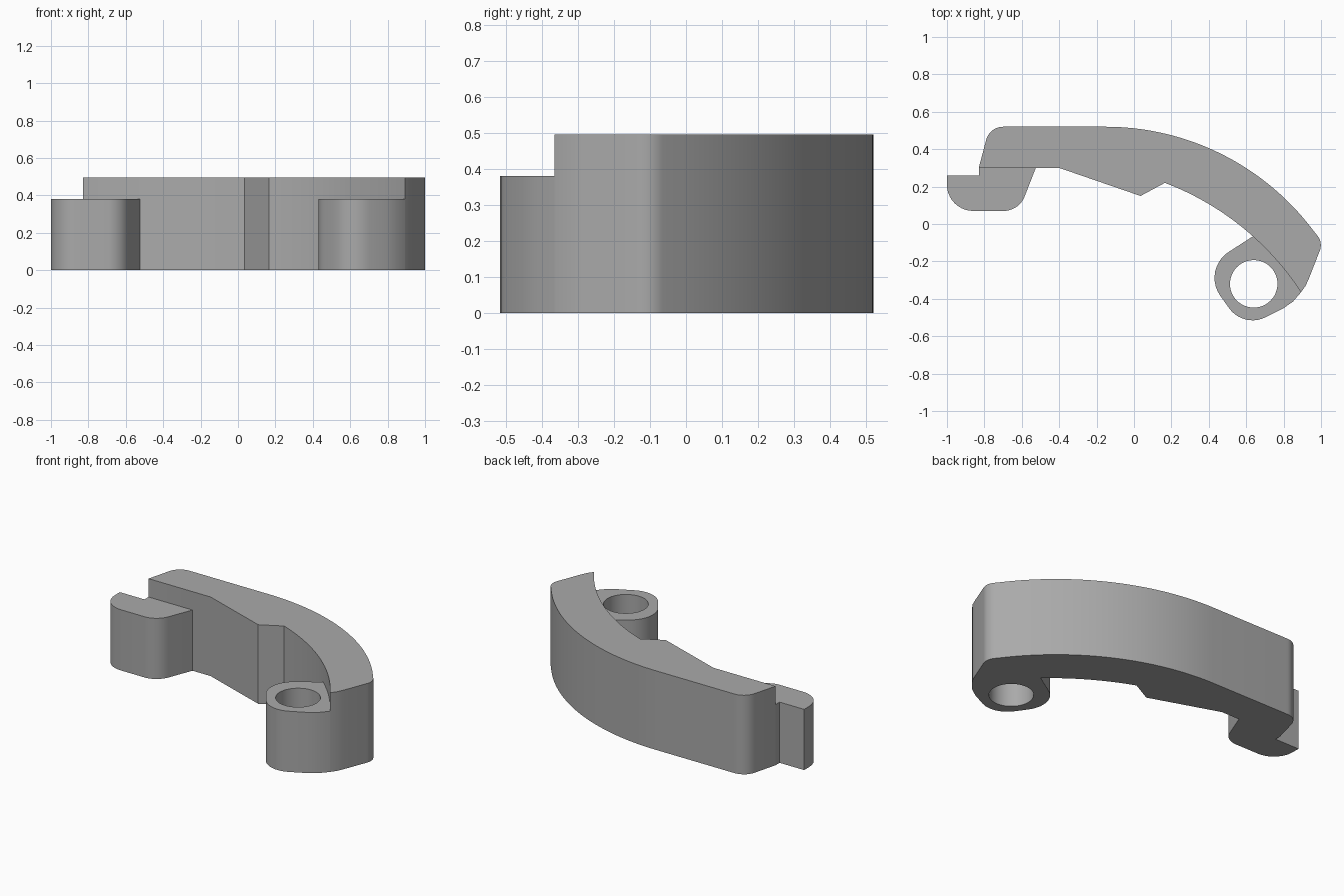
import bpy
import bmesh
from math import cos, sin, tan, pi, radians
from mathutils import Vector
from mathutils.geometry import intersect_line_line_2d  # noqa: F401

cube = bpy.data.objects.get("Cube")
if cube:
    bpy.data.objects.remove(cube)

grey = bpy.data.materials.new("plain_grey")
grey.use_nodes = True
COLOUR = (0.4, 0.4, 0.4, 1)
grey.diffuse_color = COLOUR
grey.node_tree.nodes["Principled BSDF"].inputs["Base Color"].default_value = COLOUR

ARM_HEIGHT, LOW_HEIGHT = 0.495, 0.38


def arc(a, m, b, steps):
    """Points on the circle from a through m to b."""
    a, m, b = Vector(a), Vector(m), Vector(b)
    u, v = m - a, b - a
    d = 2 * u.cross(v)
    c = a + Vector((v.y * u.length_squared - u.y * v.length_squared,
                    u.x * v.length_squared - v.x * u.length_squared)) / d
    start = a - c
    sweep = -start.angle_signed(b - c)
    pts = []
    for i in range(steps + 1):
        t = sweep * i / steps
        pts.append(c + Vector((start.x * cos(t) - start.y * sin(t),
                               start.x * sin(t) + start.y * cos(t))))
    return pts


def fillet(prev, corner, nxt, radius, steps=10):
    """Round off a corner with a tangent arc."""
    p = Vector(corner)
    u, v = (Vector(prev) - p).normalized(), (Vector(nxt) - p).normalized()
    half = u.angle(v) / 2
    reach = radius / tan(half)
    mid = p + (u + v).normalized() * radius * (1 / sin(half) - 1)
    return arc(p + u * reach, mid, p + v * reach, steps)


def prism(name, loops, height):
    """Extrude closed outlines; any outline after the first is a hole."""
    bm = bmesh.new()
    edges = []
    for loop in loops:
        verts = [bm.verts.new((p[0], p[1], 0)) for p in loop]
        edges += [bm.edges.new((v, verts[i - 1])) for i, v in enumerate(verts)]
    bmesh.ops.triangle_fill(bm, edges=edges, use_beauty=True, normal=(0, 0, 1))
    top = bmesh.ops.extrude_face_region(bm, geom=bm.faces[:], use_keep_orig=True)
    bmesh.ops.translate(bm, vec=(0, 0, height),
                        verts=[g for g in top["geom"] if isinstance(g, bmesh.types.BMVert)])
    bmesh.ops.recalc_face_normals(bm, faces=bm.faces[:])
    mesh = bpy.data.meshes.new(name)
    bm.to_mesh(mesh)
    bm.free()
    mesh.materials.append(grey)
    obj = bpy.data.objects.new(name, mesh)
    bpy.context.collection.objects.link(obj)
    bpy.ops.object.select_all(action="DESELECT")
    obj.select_set(True)
    bpy.context.view_layer.objects.active = obj
    bpy.ops.object.shade_smooth_by_angle(angle=radians(25))
    return obj


# Shared inner curve, split where the pivot lug meets the arm
joint, tail = (0.64, -0.07), (0.893, -0.365)
inner = arc((0.165, 0.22), joint, tail, 48)
split = min(range(len(inner)), key=lambda i: (inner[i] - Vector(joint)).length)
lug_seam = inner[split:]

# Curved arm
back_end, tip, heel = (0.955, -0.03), (1.01, -0.10), (0.937, -0.287)
arm = [(-0.83, 0.30)]
arm += fillet((-0.83, 0.30), (-0.772, 0.52), (-0.15, 0.52), 0.094)
arm += arc((-0.15, 0.52), (0.51, 0.352), back_end, 40)
arm += fillet(back_end, tip, heel, 0.08)
arm += [heel, (0.919, -0.328)]
arm += inner[::-1]
arm += [(0.035, 0.15), (-0.40, 0.30)]
prism("curved_arm", [arm], ARM_HEIGHT)

# Hooked catch
left, right = (-1.0, 0.26), (-0.525, 0.30)
base_left, base_right = (-1.0, 0.07), (-0.615, 0.07)
catch = [left, (-0.83, 0.26), (-0.83, 0.30), right]
catch += fillet(right, base_right, base_left, 0.12)
catch += fillet(base_right, base_left, left, 0.14)
prism("hooked_catch", [catch], LOW_HEIGHT)

# Pivot lug with its round hole
side, foot, outer = (0.357, -0.237), (0.585, -0.558), (0.898, -0.401)
lug = list(lug_seam) + [(0.85, -0.415), (0.795, -0.453)]
lug += fillet(outer, foot, side, 0.154)
lug += fillet(foot, side, joint, 0.165)
hole = [(0.64 + 0.127 * cos(a), -0.32 + 0.127 * sin(a))
        for a in (2 * pi * i / 48 for i in range(48))]
prism("pivot_lug", [lug, hole], LOW_HEIGHT)
